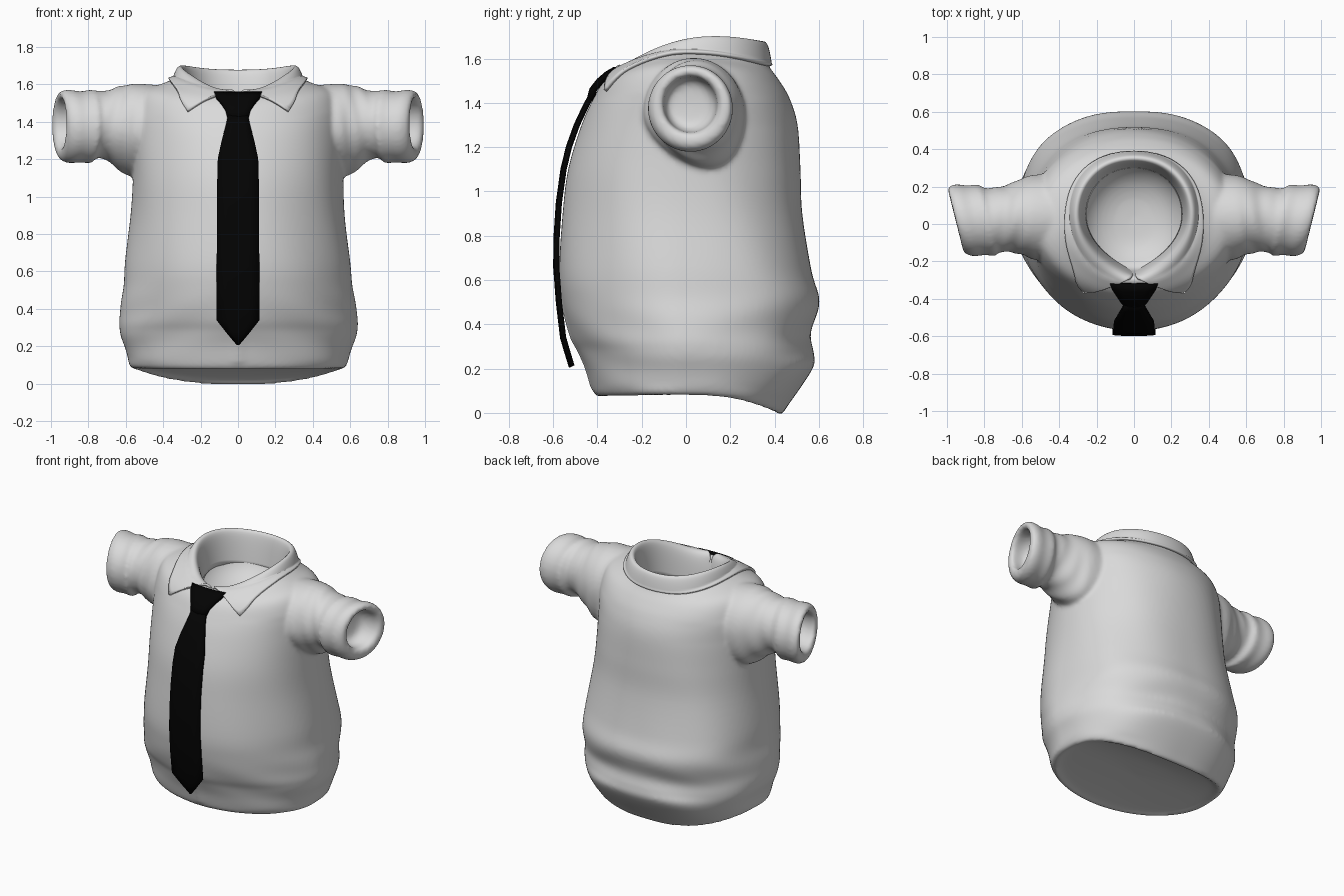
import bpy, bmesh, math
from math import sin, cos, pi

if "Cube" in bpy.data.objects:
    bpy.data.objects.remove(bpy.data.objects["Cube"])


def material(name, rgb):
    m = bpy.data.materials.new(name)
    m.diffuse_color = (*rgb, 1)
    m.use_nodes = True
    m.node_tree.nodes["Principled BSDF"].inputs["Base Color"].default_value = m.diffuse_color
    return m


cloth = material("light_grey_cloth", (0.7, 0.7, 0.7))
black = material("black_tie", (0.001, 0.001, 0.001))


def spline(rows, n):
    """Catmull-Rom samples through a table of stations."""
    out = []
    for i in range(len(rows) - 1):
        a, b, c, d = (rows[max(0, min(len(rows) - 1, i + k))] for k in (-1, 0, 1, 2))
        for j in range(n):
            t = j / n
            out.append([0.5 * (2 * q + (r - p) * t + (2 * p - 5 * q + 4 * r - s) * t * t
                               + (3 * q - p - 3 * r + s) * t ** 3)
                        for p, q, r, s in zip(a, b, c, d)])
    return out + [list(rows[-1])]


def loft(bm, rings):
    """Closed skin over a list of rings, with capped ends."""
    vs = [[bm.verts.new(p) for p in r] for r in rings]
    n = len(vs[0])
    for a, b in zip(vs, vs[1:]):
        for i in range(n):
            bm.faces.new((a[i], a[(i + 1) % n], b[(i + 1) % n], b[i]))
    bm.faces.new(vs[0])
    bm.faces.new(vs[-1][::-1])


def make_object(name, mesh, mat):
    ob = bpy.data.objects.new(name, mesh)
    bpy.context.collection.objects.link(ob)
    mesh.materials.append(mat)
    return ob


def sheet(name, grid, mat):
    """Open quad sheet from rows of points."""
    w = len(grid[0])
    faces = [(r * w + c, r * w + c + 1, (r + 1) * w + c + 1, (r + 1) * w + c)
             for r in range(len(grid) - 1) for c in range(w - 1)]
    me = bpy.data.meshes.new(name)
    me.from_pydata([p for r in grid for p in r], [], faces)
    me.polygons.foreach_set("use_smooth", [True] * len(faces))
    return make_object(name, me, mat)


# Shirt body: z at side, front, back; half width; y at front, back
BODY = [
    (.10, .10, .10, .02, -.02, .02), (.095, .095, .08, .30, -.20, .22),
    (.09, .085, .03, .50, -.35, .38),
    (.08, .075, -.008, .56, -.395, .425), (.11, .10, .04, .585, -.42, .465),
    (.20, .20, .20, .607, -.45, .572), (.28, .28, .27, .632, -.485, .577),
    (.35, .35, .36, .642, -.52, .563), (.50, .50, .50, .613, -.557, .603),
    (.65, .65, .64, .602, -.572, .567), (.90, .90, .90, .572, -.557, .525),
    (1.1, 1.1, 1.1, .562, -.532, .517), (1.3, 1.3, 1.3, .560, -.472, .504),
    (1.45, 1.42, 1.42, .555, -.418, .468), (1.56, 1.49, 1.5, .51, -.377, .422),
    (1.605, 1.535, 1.56, .40, -.327, .378), (1.63, 1.55, 1.6, .33, -.295, .36),
    (1.60, 1.52, 1.6, .30, -.27, .335), (1.48, 1.4, 1.48, .272, -.24, .305),
    (1.40, 1.37, 1.40, .21, -.18, .24), (1.355, 1.345, 1.355, .12, -.10, .15),
    (1.34, 1.34, 1.34, .02, 0, .05)]


def body_ring(st, outside):
    zs, zf, zb, rx, yf, yb = st
    ring = []
    belly = math.exp(-((zs - .32) / .1) ** 2)
    square = 2.1 + 0.4 * max(0, min(1, (1.3 - zs) / 0.7)) - .3 * belly
    for i in range(144):
        a = 2 * pi * i / 144
        c, s = cos(a), sin(a)
        n = 2.0 - .15 * belly if s < 0 else square
        x = rx * math.copysign(abs(c) ** (2 / n), c)
        y = (yb if s > 0 else -yf) * math.copysign(abs(s) ** (2 / n), s)
        z = zs + ((zb if s > 0 else zf) - zs) * s * s
        k = 1
        if outside:
            # soft cloth folds, strongest around the hem and flanks
            low = math.exp(-((zs - .3) / .17) ** 2)
            k += .010 * low * sin(26 * zs + 8 * abs(c)) * abs(c)
            k += .005 * sin(7 * a + 6 * zs) * abs(c) * (zs < 1.45)
            if s < 0 and zs < .6:
                k += .016 * math.exp(-(x / .03) ** 2)      # front placket
        ring.append((x * k, y * k, z))
    return ring


bm = bmesh.new()
stations = spline(BODY, 5)
loft(bm, [body_ring(st, 20 < i < 70) for i, st in enumerate(stations)])

# Sleeves: x, z centre, y radius, z radius, ending in a recessed cuff
SLEEVE = [
    (.35, 1.34, .24, .25), (.55, 1.353, .225, .25), (.64, 1.362, .192, .228),
    (.74, 1.382, .172, .184), (.80, 1.385, .172, .180), (.83, 1.375, .190, .196),
    (.89, 1.372, .186, .190), (.95, 1.375, .192, .196), (.99, 1.38, .178, .182),
    (1.0, 1.387, .150, .155), (.985, 1.392, .125, .130), (.92, 1.392, .115, .120),
    (.88, 1.392, .09, .09), (.87, 1.392, .01, .01)]
for side in (-1, 1):
    rings = []
    for x, zc, ry, rz in spline(SLEEVE, 5):
        ring = []
        lean = .25 * max(0, min(1, (x - .5) / .35))
        root = max(0, min(1, (.78 - x) / .2))
        for i in range(64):
            a = 2 * pi * i / 64
            c, s = cos(a), sin(a)
            f = 1
            if .55 < x < .82:
                f += .022 * sin(55 * x + 4 * c + 3 * s) * sin(pi * (x - .55) / .27)
            y = .02 + .015 * root + ry * f * c
            z = zc + rz * f * s
            if s < 0:      # armpit hangs lower towards the back
                z -= .3 * root * (y - .05) * -s
            ring.append((side * (x + (y - .2) * lean), y, z))
        rings.append(ring)
    loft(bm, rings)

# Fuse body and sleeves into one soft garment
bmesh.ops.recalc_face_normals(bm, faces=bm.faces)
me = bpy.data.meshes.new("shirt")
bm.to_mesh(me)
bm.free()
shirt = make_object("shirt", me, cloth)
m = shirt.modifiers.new("fuse", "REMESH")
m.mode, m.voxel_size, m.use_smooth_shade = "VOXEL", .013, True
m = shirt.modifiers.new("soften", "SMOOTH")
m.factor, m.iterations = .5, 5

# Folded collar: rim point and outer edge point, from back to front
COLLAR = [
    (0, .35, 1.69, 0, .393, 1.565), (.16, .315, 1.695, .19, .358, 1.57),
    (.27, .20, 1.715, .315, .24, 1.59), (.302, .06, 1.715, .36, .08, 1.60),
    (.275, -.06, 1.685, .352, -.08, 1.585), (.20, -.16, 1.64, .32, -.22, 1.535),
    (.10, -.235, 1.595, .27, -.365, 1.455), (0, -.28, 1.555, .09, -.318, 1.545)]
rows = [[], [], [], []]
half = [(1, s) for s in COLLAR[::-1]] + [(-1, s) for s in COLLAR[1:]]
for sg, (x, y, z, u, v, w) in half:
    rows[0].append((sg * x * .9, y * .9, z - .24))
    rows[1].append((sg * x, y, z))
    rows[2].append((sg * (x * .6 + u * .4) * 1.03, (y * .6 + v * .4) * 1.03, z * .6 + w * .4 + .02))
    rows[3].append((sg * u, v, w))
collar = sheet("collar", rows, cloth)
w = len(rows[0])
crease = collar.data.attributes.new("crease_vert", "FLOAT", "POINT")
for c in (1, w - 2):
    crease.data[3 * w + c].value = 1
flap = collar.vertex_groups.new(name="flap")
flap.add(list(range(2 * w, 4 * w)), 1, "REPLACE")
m = collar.modifiers.new("round", "SUBSURF")
m.levels = m.render_levels = 3
m.boundary_smooth = "PRESERVE_CORNERS"
m = collar.modifiers.new("rest_on_shirt", "SHRINKWRAP")
m.target, m.vertex_group, m.offset = shirt, "flap", .009
m.wrap_method, m.wrap_mode = "NEAREST_SURFACEPOINT", "OUTSIDE"
m = collar.modifiers.new("thickness", "SOLIDIFY")
m.thickness, m.offset = .016, 0


# Tie blade and knot: z, half width, front y
def tie_part(name, table, thick, bulge):
    grid = [[(hw * u, y + thick / 2 + bulge * u * u, z) for u in (-1, -.5, 0, .5, 1)]
            for z, hw, y in table]
    ob = sheet(name, grid, black)
    m = ob.modifiers.new("thickness", "SOLIDIFY")
    m.thickness, m.offset = thick, 0
    return ob


tie_part("tie_blade", [
    (.21, .004, -.53), (.275, .06, -.55), (.34, .113, -.569), (.5, .114, -.588),
    (.66, .113, -.6), (.8, .112, -.598), (.95, .111, -.588), (1.1, .11, -.567),
    (1.2, .107, -.543), (1.3, .085, -.507), (1.37, .065, -.474), (1.44, .05, -.438)],
    .022, .006)
tie_part("tie_knot", [
    (1.41, .052, -.45), (1.46, .066, -.437), (1.50, .09, -.405),
    (1.53, .115, -.37), (1.55, .128, -.335)], .026, .01)
